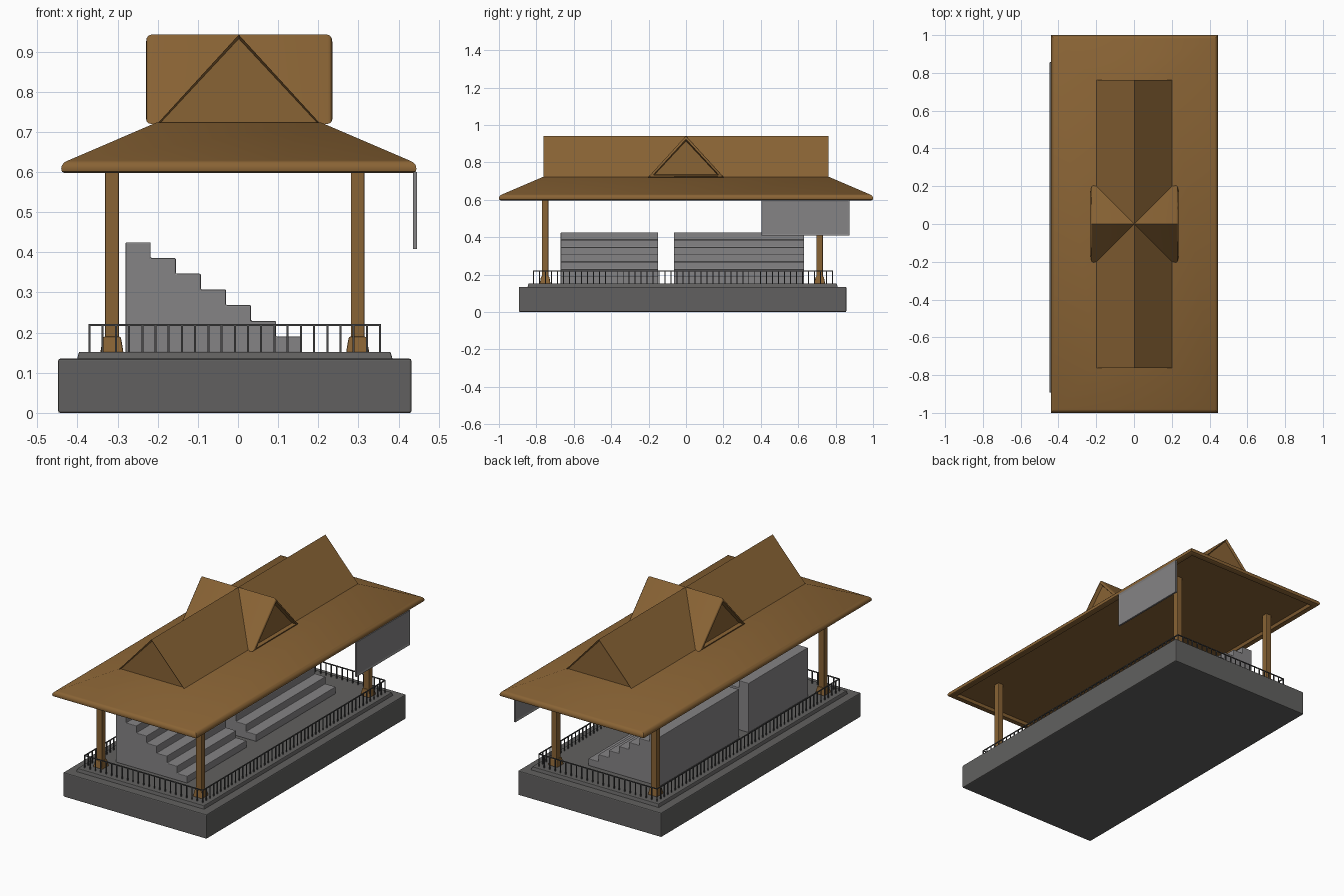
import bpy, bmesh
from mathutils import Vector

if "Cube" in bpy.data.objects:
    bpy.data.objects.remove(bpy.data.objects["Cube"])


def material(name, rgb):
    m = bpy.data.materials.new(name)
    m.diffuse_color = (*rgb, 1)
    m.use_nodes = True
    m.node_tree.nodes["Principled BSDF"].inputs["Base Color"].default_value = m.diffuse_color
    return m


BROWN = material("brown wood", (0.25, 0.125, 0.035))
GREY = material("stand grey", (0.235, 0.23, 0.235))
DARK = material("dark stone", (0.12, 0.118, 0.115))
RAIL = material("rail metal", (0.07, 0.07, 0.07))


def finish(name, bm, mat, bevel=0):
    bmesh.ops.recalc_face_normals(bm, faces=bm.faces)
    mesh = bpy.data.meshes.new(name)
    bm.to_mesh(mesh)
    bm.free()
    mesh.materials.append(mat)
    ob = bpy.data.objects.new(name, mesh)
    bpy.context.collection.objects.link(ob)
    if bevel:
        mod = ob.modifiers.new("soft edges", "BEVEL")
        mod.width = bevel
        mod.segments = 2
        mod.limit_method = "ANGLE"
    return ob


def add_box(bm, x0, x1, y0, y1, z0, z1, taper=0):
    lo = [(x0, y0), (x1, y0), (x1, y1), (x0, y1)]
    t = taper
    hi = [(x0 + t, y0 + t), (x1 - t, y0 + t), (x1 - t, y1 - t), (x0 + t, y1 - t)]
    a = [bm.verts.new((x, y, z0)) for x, y in lo]
    b = [bm.verts.new((x, y, z1)) for x, y in hi]
    faces = [bm.faces.new(a[::-1]), bm.faces.new(b)]
    for i in range(4):
        j = (i + 1) % 4
        faces.append(bm.faces.new((a[i], a[j], b[j], b[i])))
    return faces


def box(name, mat, *dims, taper=0, bevel=0):
    bm = bmesh.new()
    add_box(bm, *dims, taper=taper)
    return finish(name, bm, mat, bevel)


def extrude(bm, points, vec):
    face = bm.faces.new([bm.verts.new(p) for p in points])
    res = bmesh.ops.extrude_face_region(bm, geom=[face])
    bmesh.ops.translate(bm, vec=vec, verts=[v for v in res["geom"] if isinstance(v, bmesh.types.BMVert)])
    bmesh.ops.recalc_face_normals(bm, faces=bm.faces)


# Base and floor
box("base", DARK, -0.448, 0.432, -0.893, 0.857, 0, 0.135, bevel=0.005)
box("floor_step", DARK, -0.402, 0.386, -0.848, 0.812, 0.13, 0.152, taper=0.006, bevel=0.003)

# Posts with tapered feet
for sx, x in (("left", -0.314), ("right", 0.298)):
    for sy, y in (("front", -0.753), ("back", 0.715)):
        box(f"{sy}_{sx}_post", BROWN, x - 0.017, x + 0.017, y - 0.017, y + 0.017, 0.15, 0.625, bevel=0.003)
        box(f"{sy}_{sx}_post_foot", BROWN, x - 0.029, x + 0.029, y - 0.029, y + 0.029,
            0.15, 0.19, taper=0.007, bevel=0.004)

# Stepped seating stands
for name, y0, y1 in (("front_stand", -0.67, -0.15), ("back_stand", -0.065, 0.632)):
    pts = [(-0.28, y0, 0.15)]
    for i in range(7):
        z = 0.425 - i * 0.0392
        pts += [(-0.28 + i * 0.0625, y0, z), (-0.28 + (i + 1) * 0.0625, y0, z)]
    pts.append((0.1575, y0, 0.15))
    bm = bmesh.new()
    extrude(bm, pts, (0, y1 - y0, 0))
    finish(name, bm, GREY, 0.003)

# Railing around the floor
X0, X1, Y0, Y1, W = -0.37, 0.354, -0.815, 0.783, 0.0025
bm = bmesh.new()
for y in (Y0, Y1):
    add_box(bm, X0 - W, X1 + W, y - W, y + W, 0.217, 0.222)
    for i in range(23):
        x = X0 + (X1 - X0) * i / 22
        add_box(bm, x - W, x + W, y - W, y + W, 0.15, 0.218)
for x in (X0, X1):
    add_box(bm, x - W, x + W, Y0, Y1, 0.217, 0.222)
    for i in range(1, 50):
        y = Y0 + (Y1 - Y0) * i / 50
        add_box(bm, x - W, x + W, y - W, y + W, 0.15, 0.218)
finish("railing", bm, RAIL)

# Lower hipped roof from stacked rectangles
bm = bmesh.new()
rings = []
for inset, z in ((0.04, 0.613), (0.033, 0.598), (0.01, 0.597), (0.002, 0.601), (0, 0.608),
                 (0.002, 0.617), (0.008, 0.624), (0.018, 0.629), (0.237, 0.723)):
    hx, hy = 0.4425 - inset, 1 - inset
    rings.append([bm.verts.new((0.002 + sx * hx, sy * hy, z))
                  for sx, sy in ((-1, -1), (1, -1), (1, 1), (-1, 1))])
for a, b in zip(rings, rings[1:]):
    for i in range(4):
        j = (i + 1) % 4
        bm.faces.new((a[i], a[j], b[j], b[i]))
bm.faces.new(rings[0][::-1])
bm.faces.new(rings[-1])
eaves = finish("lower_roof", bm, BROWN)


# Gabled roofs with recessed triangular ends
def gable(name, axis, half_len, half_width, z0, depth, round_ends):
    bm = bmesh.new()
    prof = [(-half_width, z0), (half_width, z0), (0, 0.942)]
    if axis == 1:
        pts = [(0.002 + u, -half_len, z) for u, z in prof]
    else:
        pts = [(0.003 - half_len, u, z) for u, z in prof]
    vec = Vector((0, 0, 0))
    vec[axis] = 2 * half_len
    extrude(bm, pts, vec)
    if round_ends:
        edges = [e for e in bm.edges if abs(e.verts[0].co[axis] - e.verts[1].co[axis]) < 1e-4]
        bmesh.ops.bevel(bm, geom=edges, offset=round_ends, segments=3, profile=0.5, affect="EDGES")
    bmesh.ops.recalc_face_normals(bm, faces=bm.faces)
    bm.normal_update()
    ends = [f for f in bm.faces if abs(f.normal[axis]) > 0.99]
    bmesh.ops.inset_individual(bm, faces=ends, thickness=0.01, depth=-depth)
    return finish(name, bm, BROWN)


main_roof = gable("upper_roof", 1, 0.763, 0.205, 0.718, 0.012, 0)
dormer = gable("cross_gable", 0, 0.232, 0.203, 0.72, 0.02, 0.012)

# Hanging board with framed panel on both sides
bm = bmesh.new()
faces = add_box(bm, 0.436, 0.446, 0.403, 0.873, 0.408, 0.6)
bmesh.ops.recalc_face_normals(bm, faces=bm.faces)
bm.normal_update()
sides = [f for f in faces if abs(f.normal.x) > 0.9]
bmesh.ops.inset_individual(bm, faces=sides, thickness=0.014, depth=-0.003)
finish("hanging_board", bm, GREY)

# Smooth the rounded roof edges only
bpy.ops.object.select_all(action="DESELECT")
for ob in (eaves, dormer):
    ob.select_set(True)
bpy.context.view_layer.objects.active = eaves
bpy.ops.object.shade_smooth_by_angle(angle=0.6)
